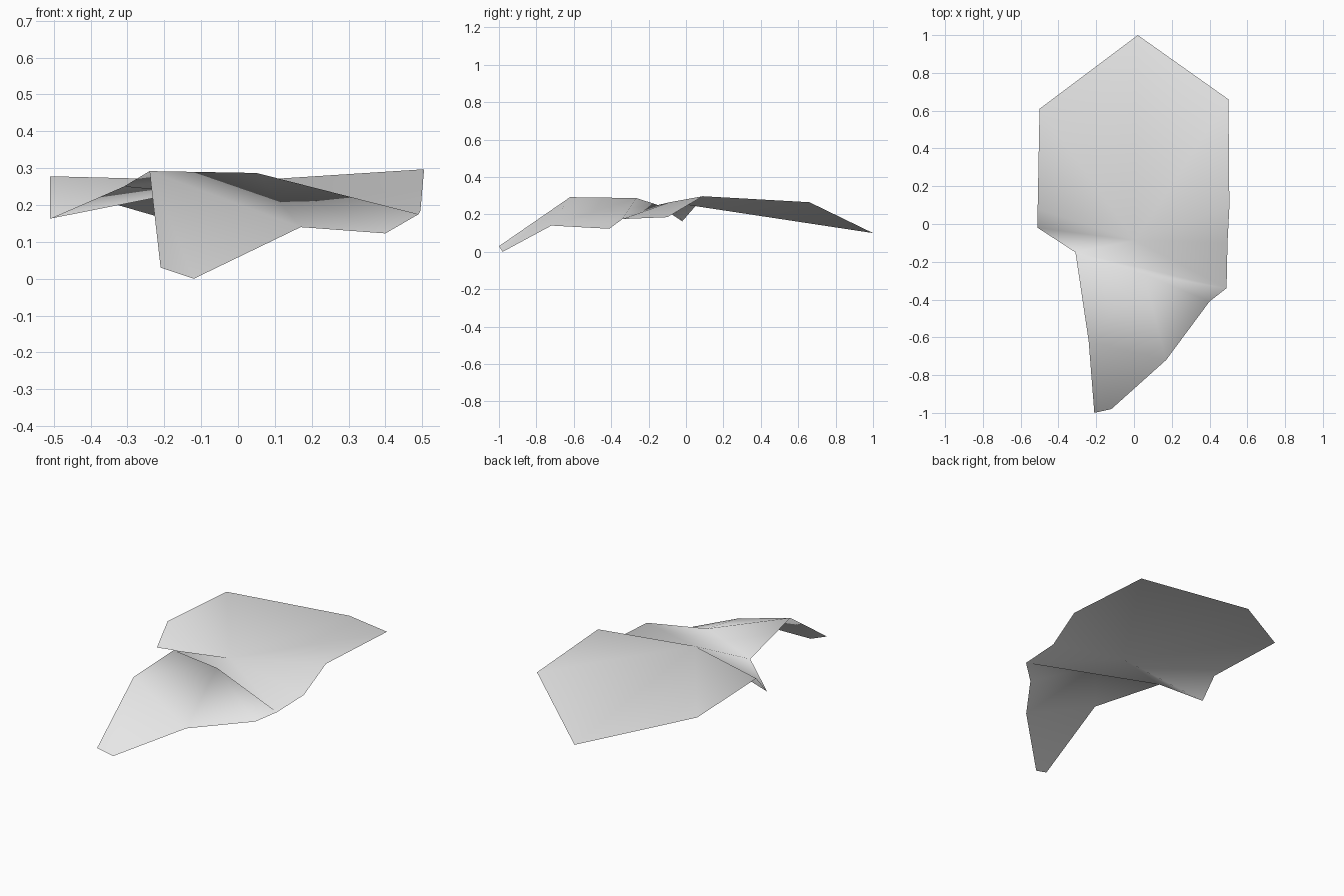
import bpy
import bmesh

default_cube = bpy.data.objects.get("Cube")
if default_cube:
    bpy.data.objects.remove(default_cube, do_unlink=True)


def make_material(name, color):
    material = bpy.data.materials.new(name)
    material.use_nodes = True
    material.diffuse_color = color
    shader = next(n for n in material.node_tree.nodes if n.type == "BSDF_PRINCIPLED")
    shader.inputs["Base Color"].default_value = color
    shader.inputs["Roughness"].default_value = 0.7
    return material


# Corners of the folded sheet, named by where they sit
corners = {
    # broad rear panel
    "rear_tip": (0.02, 1.0, 0.10),
    "rear_left": (0.5, 0.66, 0.265),
    "ridge_left": (0.505, 0.09, 0.297),
    "rear_right": (-0.5, 0.61, 0.25),
    "ridge_right": (-0.51, 0.08, 0.278),
    "hub": (0.005, -0.087, 0.265),
    # sunken fold across the middle
    "fold_left": (0.495, -0.1, 0.185),
    "fold_front": (0.49, -0.34, 0.175),
    "notch": (-0.31, -0.15, 0.25),
    "fold_right": (-0.51, -0.02, 0.163),
    # drooping front flap
    "peak": (0.05, -0.265, 0.287),
    "flap_left": (0.4, -0.41, 0.123),
    "flap_side": (0.17, -0.72, 0.14),
    "toe_left": (-0.12, -0.98, 0.0),
    "toe_right": (-0.21, -1.0, 0.03),
    "flap_right": (-0.24, -0.62, 0.292),
}

# Each panel is a fan: a pivot corner, then the corners it sweeps round
fans = [
    ("hub", ["notch", "fold_front", "fold_left", "ridge_left", "rear_left",
             "rear_tip", "rear_right", "ridge_right", "fold_right", "notch"]),
    ("peak", ["notch", "flap_right", "flap_side", "flap_left",
              "fold_front", "notch"]),
    ("flap_right", ["toe_right", "toe_left", "flap_side"]),
]


def build_sheet(name, material):
    bm = bmesh.new()
    verts = {key: bm.verts.new(place) for key, place in corners.items()}
    for pivot, sweep in fans:
        for first, second in zip(sweep, sweep[1:]):
            bm.faces.new((verts[pivot], verts[first], verts[second]))
    # Upper side faces up, shaded softly across the folds
    for face in bm.faces:
        face.smooth = True
    bm.normal_update()
    mesh = bpy.data.meshes.new(name)
    bm.to_mesh(mesh)
    bm.free()
    mesh.materials.append(material)
    sheet = bpy.data.objects.new(name, mesh)
    bpy.context.collection.objects.link(sheet)
    return sheet


build_sheet("folded_sheet", make_material("light_grey", (0.8, 0.8, 0.8, 1.0)))
